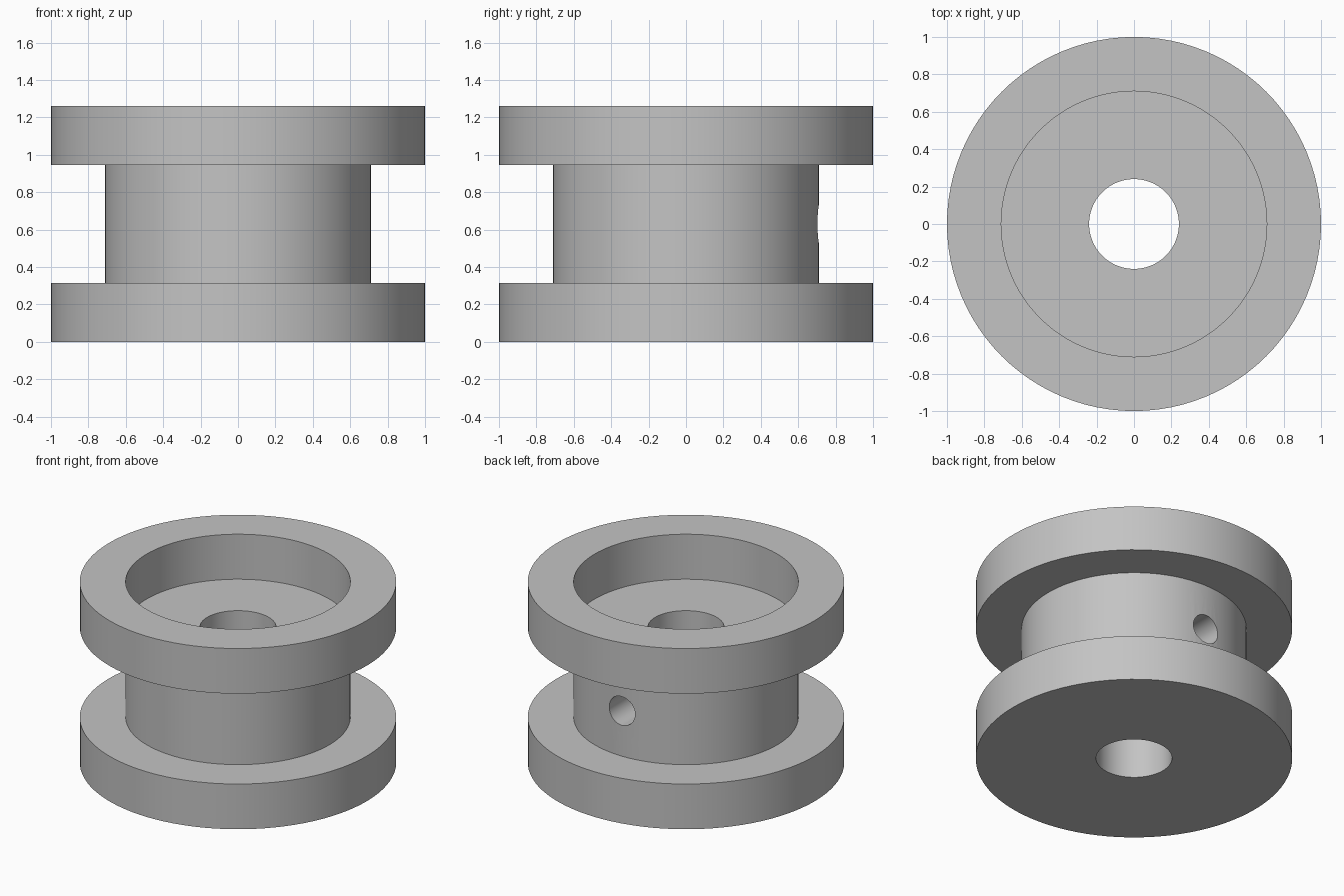
import bpy, bmesh, math

cube = bpy.data.objects.get("Cube")
if cube:
    bpy.data.objects.remove(cube, do_unlink=True)

SIDES = 96
FLANGE_R, HUB_R, BORE_R, HOLE_R = 1.0, 0.71, 0.24, 0.10
FLANGE_H, HEIGHT = 0.315, 1.26

grey = bpy.data.materials.new("plain_grey")
grey.use_nodes = True
colour = (0.55, 0.55, 0.55, 1)
grey.diffuse_color = colour
grey.node_tree.nodes["Principled BSDF"].inputs["Base Color"].default_value = colour


def lathe(name, profile):
    """Revolve a closed (radius, height) profile around z."""
    bm = bmesh.new()
    verts = [bm.verts.new((r, 0, z)) for r, z in profile]
    edges = [bm.edges.new((verts[i - 1], verts[i])) for i in range(len(verts))]
    bmesh.ops.spin(bm, geom=verts + edges, axis=(0, 0, 1), cent=(0, 0, 0),
                   angle=math.tau, steps=SIDES, use_merge=True)
    bmesh.ops.remove_doubles(bm, verts=bm.verts, dist=0.0001)
    bmesh.ops.recalc_face_normals(bm, faces=bm.faces)
    mesh = bpy.data.meshes.new(name)
    bm.to_mesh(mesh)
    bm.free()
    mesh.materials.append(grey)
    obj = bpy.data.objects.new(name, mesh)
    bpy.context.collection.objects.link(obj)
    return obj


# Flanged spool: through bore, solid hub, round recess in the upper flange
top = HEIGHT - FLANGE_H
spool = lathe("flanged_spool", [
    (BORE_R, 0), (FLANGE_R, 0), (FLANGE_R, FLANGE_H), (HUB_R, FLANGE_H),
    (HUB_R, top), (FLANGE_R, top), (FLANGE_R, HEIGHT), (HUB_R, HEIGHT),
    (HUB_R, top + 0.001), (BORE_R, top + 0.001),
])

# Set-screw hole from the back of the hub into the bore
bpy.ops.mesh.primitive_cylinder_add(vertices=48, radius=HOLE_R, depth=1,
                                    location=(0, 0.5, HEIGHT / 2),
                                    rotation=(math.pi / 2, 0, 0))
cutter = bpy.context.object
cutter.name = "screw_hole_cutter"
cutter.hide_render = True
cutter.data.materials.append(grey)

cut = spool.modifiers.new("screw_hole", "BOOLEAN")
cut.operation = "DIFFERENCE"
cut.solver = "EXACT"
cut.object = cutter

bpy.ops.object.select_all(action="DESELECT")
spool.select_set(True)
bpy.context.view_layer.objects.active = spool
bpy.ops.object.modifier_apply(modifier=cut.name)
bpy.data.objects.remove(cutter, do_unlink=True)
bpy.ops.object.shade_smooth_by_angle(angle=math.radians(30))
